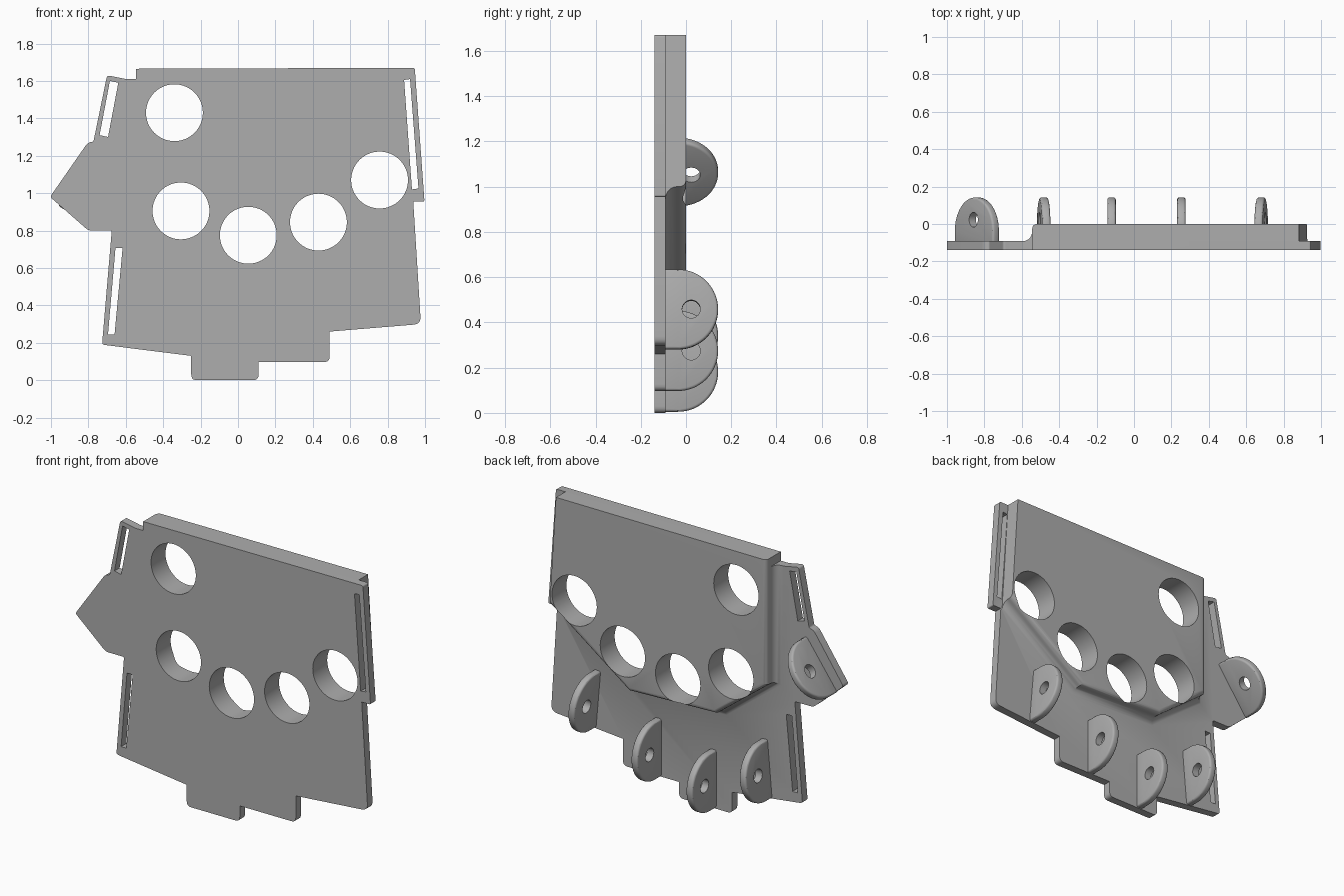
import bpy, bmesh, math
from mathutils import Vector

cube = bpy.data.objects.get("Cube")
if cube:
    bpy.data.objects.remove(cube, do_unlink=True)

grey = bpy.data.materials.new("plain grey")
grey.use_nodes = True
grey.diffuse_color = (0.42, 0.42, 0.42, 1)
grey.node_tree.nodes["Principled BSDF"].inputs["Base Color"].default_value = grey.diffuse_color


def loft(name, rings):
    """Solid through rings of equal length, capped at both ends."""
    bm = bmesh.new()
    loops = [[bm.verts.new(p) for p in ring] for ring in rings]
    for a, b in zip(loops, loops[1:]):
        for i in range(len(a)):
            j = (i + 1) % len(a)
            bm.faces.new((a[i], a[j], b[j], b[i]))
    bm.faces.new(loops[0])
    bm.faces.new(loops[-1])
    bmesh.ops.recalc_face_normals(bm, faces=bm.faces)
    mesh = bpy.data.meshes.new(name)
    bm.to_mesh(mesh)
    bm.free()
    mesh.materials.append(grey)
    obj = bpy.data.objects.new(name, mesh)
    bpy.context.collection.objects.link(obj)
    return obj


def prism(name, pts, y0, y1):
    return loft(name, [[(x, y, z) for x, z in pts] for y in (y0, y1)])


def rounded(corners):
    """Corners are (x, z) or (x, z, radius); radii become short curves."""
    out = []
    for i, c in enumerate(corners):
        p = Vector(c[:2])
        if len(c) == 2:
            out.append(p)
            continue
        a = p + (Vector(corners[i - 1][:2]) - p).normalized() * c[2]
        b = p + (Vector(corners[(i + 1) % len(corners)][:2]) - p).normalized() * c[2]
        for k in range(6):
            t = k / 5
            out.append(a * (1 - t) ** 2 + p * 2 * t * (1 - t) + b * t * t)
    return out


def circle(x, z, r, n=64):
    return [(x + r * math.cos(math.tau * i / n), z + r * math.sin(math.tau * i / n)) for i in range(n)]


def apply_modifier(obj, mod):
    bpy.context.view_layer.objects.active = obj
    bpy.ops.object.modifier_apply(modifier=mod.name)


def combine(obj, other, operation):
    mod = obj.modifiers.new("combine", 'BOOLEAN')
    mod.operation, mod.solver, mod.object = operation, 'EXACT', other
    apply_modifier(obj, mod)
    bpy.data.objects.remove(other, do_unlink=True)


def smooth(obj, angle=30):
    bpy.ops.object.select_all(action='DESELECT')
    obj.select_set(True)
    bpy.context.view_layer.objects.active = obj
    bpy.ops.object.shade_smooth_by_angle(angle=math.radians(angle))


# Thin plate outline, with tabs and strap frames
outline = rounded([
    (-0.545, 1.665), (-0.545, 1.61), (-0.60, 1.61), (-0.70, 1.63, 0.015),
    (-0.773, 1.275, 0.01), (-0.80, 1.275, 0.025), (-1.005, 0.98, 0.015),
    (-0.80, 0.80, 0.02), (-0.675, 0.80, 0.01), (-0.727, 0.19, 0.015),
    (-0.25, 0.13), (-0.25, 0, 0.03), (0.11, 0, 0.03), (0.11, 0.097),
    (0.49, 0.097, 0.03), (0.49, 0.26), (0.978, 0.30, 0.04),
    (0.937, 0.955), (0.997, 0.955, 0.01), (0.945, 1.67, 0.01)])
plate = prism("back_plate", outline, -0.14, -0.09)


# Thick body with a rounded rim and a concave flare down to the plate
body = [(0.88, 1.70, 0), (-0.545, 1.70, 1), (-0.545, 0.895, 1),
        (-0.20, 0.63, 1), (0.39, 0.61, 1), (0.925, 1.00, 0)]


def offset_ring(d, y):
    """Third value of each corner says whether the edge after it flares."""
    lines = []
    for i, (x, z, w) in enumerate(body):
        p, q = Vector((x, z)), Vector(body[(i + 1) % len(body)][:2])
        t = (q - p).normalized()
        lines.append((p + Vector((t.y, -t.x)) * -d * w * -1, t))
    ring = []
    for i, (p, t) in enumerate(lines):
        o, s = lines[i - 1]
        k = (p - o).cross(t) / s.cross(t)
        c = o + s * k
        ring.append((c.x, y, c.y))
    return ring


# Edges run counter-clockwise, so the outward side is to the right
profile = [(-0.025, 0), (-0.015, -0.002), (-0.007, -0.008), (-0.002, -0.017), (0, -0.03), (0, -0.042)]
for k in range(1, 7):
    a = math.radians(15 * k)
    profile.append((0.05 * (1 - math.cos(a)), -0.042 - 0.05 * math.sin(a)))
profile.append((0.05, -0.12))
block = loft("thick_body", [offset_ring(d, y) for d, y in profile])
combine(block, prism("clip", outline, -0.2, 0.05), 'INTERSECT')
combine(plate, block, 'UNION')

# Round windows
for x, z in [(-0.34, 1.43), (-0.305, 0.905), (0.055, 0.775), (0.43, 0.845), (0.757, 1.07)]:
    combine(plate, prism("hole_cutter", circle(x, z, 0.152), -0.3, 0.3), 'DIFFERENCE')

# Strap slots
for slot in ([(-0.685, 1.60), (-0.64, 1.59), (-0.695, 1.30), (-0.74, 1.31)],
             [(-0.655, 0.707), (-0.617, 0.707), (-0.66, 0.245), (-0.695, 0.245)],
             [(0.888, 1.605), (0.92, 1.61), (0.965, 1.025), (0.93, 1.02)]):
    combine(plate, prism("slot_cutter", slot, -0.3, 0.3), 'DIFFERENCE')
smooth(plate)


# Pierced half-round lugs standing on the back
def lug(name, x, z, tilt):
    r, half, foot, mid = 0.177, 0.0225, -0.11, -0.035
    arc = [(mid + r * math.sin(math.pi * i / 32), r * math.cos(math.pi * i / 32)) for i in range(33)]
    pts = [(foot, r)] + arc + [(foot, -r)]
    obj = loft(name, [[(s, y, h) for y, h in pts] for s in (-half, half)])
    bevel = obj.modifiers.new("soft_edge", 'BEVEL')
    bevel.width, bevel.segments, bevel.angle_limit = 0.012, 3, math.radians(40)
    apply_modifier(obj, bevel)
    ring = circle(0.023, 0, 0.04, 32)
    combine(obj, loft("pin_cutter", [[(s, y, h) for y, h in ring] for s in (-0.1, 0.1)]), 'DIFFERENCE')
    obj.location = (x, 0, z)
    obj.rotation_euler = (0, math.radians(tilt), 0)
    smooth(obj)


lug("side_lug", -0.84, 1.065, 36)
lug("lower_lug_1", -0.483, 0.34, 5)
lug("lower_lug_2", -0.12, 0.182, 0)
lug("lower_lug_3", 0.253, 0.274, 0)
lug("lower_lug_4", 0.68, 0.457, -5)
